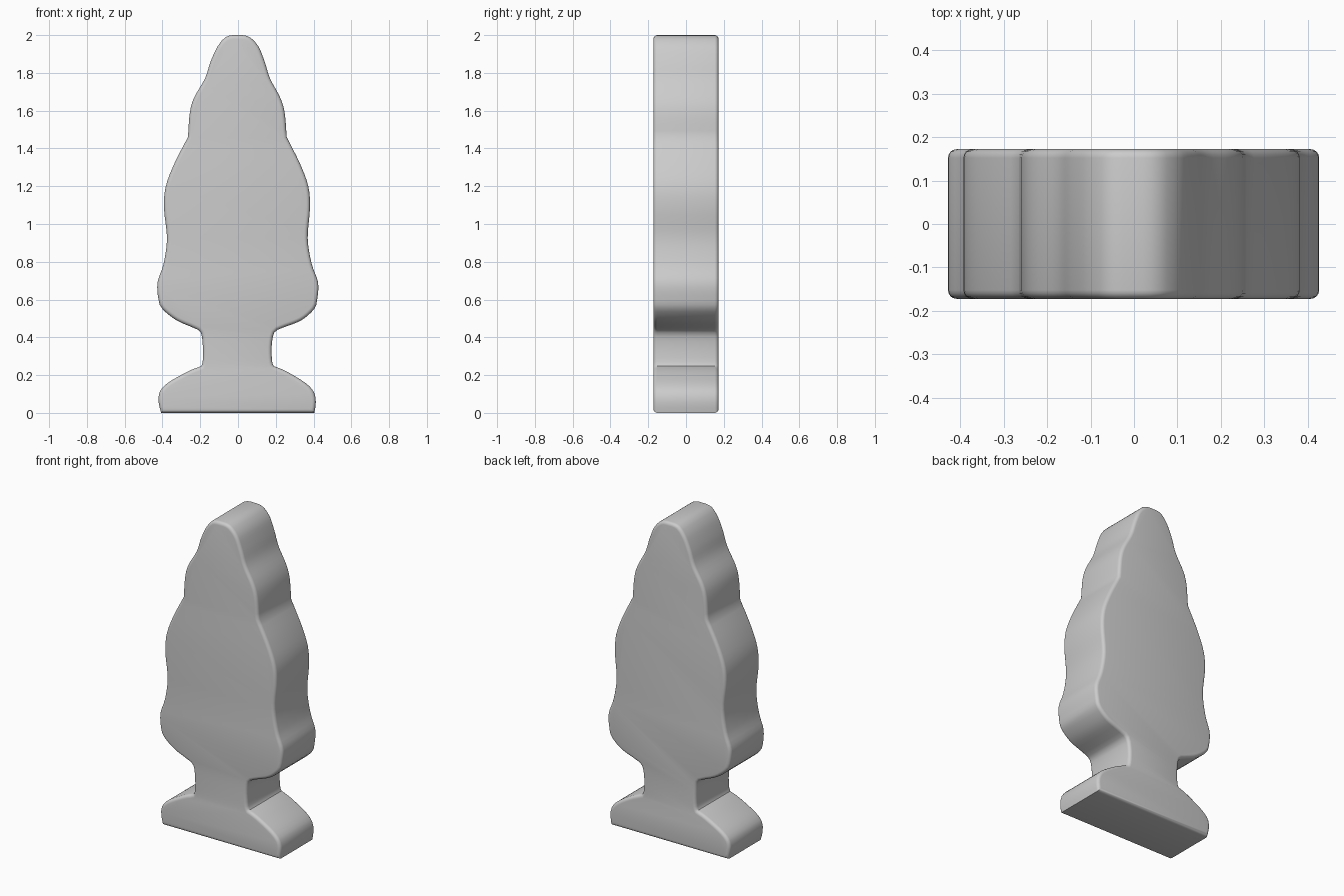
import bpy, bmesh, math
from mathutils import Vector

if "Cube" in bpy.data.objects:
    bpy.data.objects.remove(bpy.data.objects["Cube"])

HALF_DEPTH = 0.172
ROUNDING = 0.02

# Silhouette sections from top to bottom: (height, left extent, right extent).
# Each section is a smooth curve; crisp creases fall where sections meet.
SECTIONS = [
    # upper foliage tier
    [(2.0, 0.025, 0.02), (1.99, 0.065, 0.06), (1.942, 0.107, 0.107),
     (1.86, 0.145, 0.141), (1.77, 0.175, 0.170), (1.67, 0.232, 0.223),
     (1.59, 0.255, 0.247), (1.46, 0.265, 0.258)],
    # lower foliage tiers, tucking in to the trunk
    [(1.46, 0.265, 0.258), (1.32, 0.337, 0.328), (1.20, 0.382, 0.372),
     (1.085, 0.392, 0.381), (0.925, 0.376, 0.369), (0.79, 0.394, 0.390),
     (0.69, 0.426, 0.424), (0.60, 0.421, 0.419), (0.55, 0.400, 0.403),
     (0.49, 0.325, 0.335), (0.45, 0.235, 0.235), (0.425, 0.197, 0.192),
     (0.35, 0.186, 0.178), (0.27, 0.187, 0.181), (0.247, 0.195, 0.19)],
    # mounded base
    [(0.247, 0.195, 0.19), (0.223, 0.257, 0.25), (0.16, 0.37, 0.355),
     (0.11, 0.415, 0.402), (0.055, 0.42, 0.412), (0.0, 0.407, 0.404)],
]


def smooth_path(points, steps=4):
    """Catmull-Rom curve through the points."""
    padded = [points[0] * 2 - points[1]] + points + [points[-1] * 2 - points[-2]]
    out = []
    for a, b, c, d in zip(padded, padded[1:], padded[2:], padded[3:]):
        n = max(2, min(steps, int((c - b).length / 0.022)))
        for i in range(n):
            t = i / n
            out.append(0.5 * (2 * b + (c - a) * t + (2 * a - 5 * b + 4 * c - d) * t * t
                              + (3 * b - a - 3 * c + d) * t ** 3))
    return out


def side_path(column, sign):
    path = []
    for section in SECTIONS:
        path += smooth_path([Vector((sign * row[column], row[0])) for row in section])
    last = SECTIONS[-1][-1]
    return path + [Vector((sign * last[column], last[0]))]


# Closed outline: down the right, back up the left
outline = side_path(2, 1) + side_path(1, -1)[::-1]

# Extrude the outline into a thick slab
bm = bmesh.new()
front = bm.faces.new([bm.verts.new((p.x, -HALF_DEPTH, p.y)) for p in outline])
ext = bmesh.ops.extrude_face_region(bm, geom=[front], use_keep_orig=True)
back = [v for v in ext["geom"] if isinstance(v, bmesh.types.BMVert)]
bmesh.ops.translate(bm, verts=back, vec=(0, 2 * HALF_DEPTH, 0))
bmesh.ops.recalc_face_normals(bm, faces=bm.faces)

# Round the front and back rims
rims = [e for e in bm.edges if abs(e.verts[0].co.y - e.verts[1].co.y) < 1e-5]
bmesh.ops.bevel(bm, geom=rims, offset=ROUNDING, offset_type='OFFSET', segments=4,
                profile=0.5, affect='EDGES', clamp_overlap=False)
bmesh.ops.recalc_face_normals(bm, faces=bm.faces)

mesh = bpy.data.meshes.new("tree_slab")
bm.to_mesh(mesh)
bm.free()
tree = bpy.data.objects.new("tree_slab", mesh)
bpy.context.collection.objects.link(tree)

# Smooth shading with crisp creases
bpy.context.view_layer.objects.active = tree
tree.select_set(True)
bpy.ops.object.shade_smooth_by_angle(angle=math.radians(35))
